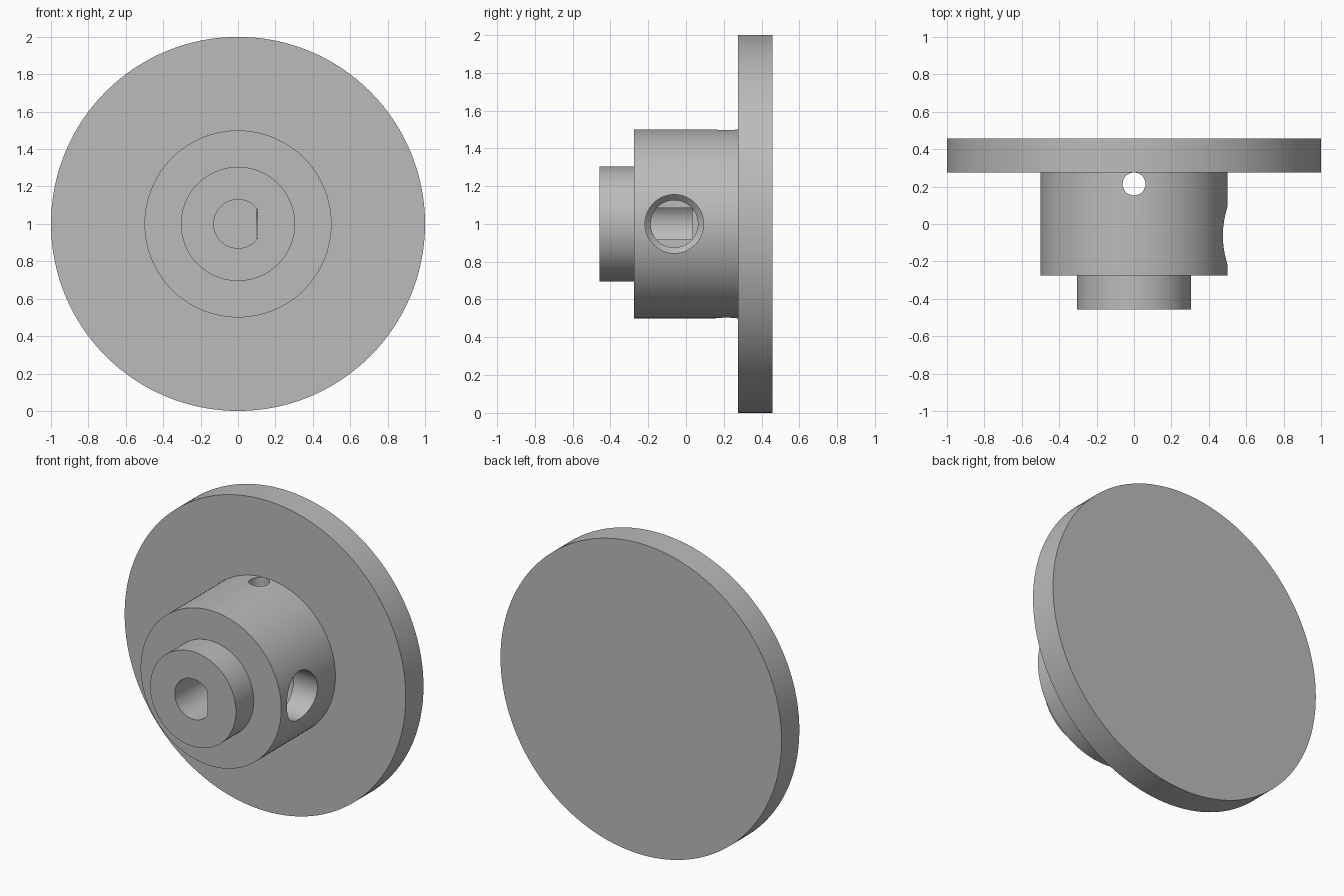
import bpy, bmesh, math
from mathutils import Matrix, Vector

cube = bpy.data.objects.get("Cube")
if cube:
    bpy.data.objects.remove(cube, do_unlink=True)

grey = bpy.data.materials.new("plain_grey")
grey.use_nodes = True
COLOUR = (0.5, 0.5, 0.5, 1)
grey.diffuse_color = COLOUR
grey.node_tree.nodes["Principled BSDF"].inputs["Base Color"].default_value = COLOUR


def finish(name, bm):
    bmesh.ops.remove_doubles(bm, verts=bm.verts, dist=1e-5)
    bmesh.ops.recalc_face_normals(bm, faces=bm.faces)
    mesh = bpy.data.meshes.new(name)
    bm.to_mesh(mesh)
    bm.free()
    mesh.materials.append(grey)
    obj = bpy.data.objects.new(name, mesh)
    bpy.context.collection.objects.link(obj)
    return obj


def turned(name, profile, axis, centre, segments):
    """Solid of revolution from (radius, distance along axis) points."""
    bm = bmesh.new()
    turn = Vector((0, 0, 1)).rotation_difference(Vector(axis)).to_matrix().to_4x4()
    place = Matrix.Translation(centre) @ turn
    rings = []
    for r, h in profile:
        rings.append([bm.verts.new(place @ Vector((
            r * math.cos(math.tau * i / segments),
            r * math.sin(math.tau * i / segments), h))) for i in range(segments)])
    for low, high in zip(rings, rings[1:]):
        for i in range(segments):
            j = (i + 1) % segments
            bm.faces.new((low[i], low[j], high[j], high[i]))
    bm.faces.new(rings[0])
    bm.faces.new(rings[-1])
    return finish(name, bm)


def d_prism(name, radius, flat, y0, y1, steps=56):
    """Round bar along y with a flat on its +x side."""
    bm = bmesh.new()
    a = math.acos(flat / radius)
    angles = [a + (math.tau - 2 * a) * i / steps for i in range(steps + 1)]
    face = bm.faces.new([bm.verts.new((radius * math.cos(t), y0, 1 + radius * math.sin(t)))
                         for t in angles])
    grown = bmesh.ops.extrude_face_region(bm, geom=[face])
    verts = [v for v in grown["geom"] if isinstance(v, bmesh.types.BMVert)]
    bmesh.ops.translate(bm, verts=verts, vec=(0, y1 - y0, 0))
    return finish(name, bm)


# Disc, hub and front boss turned as one piece
wheel = turned("flanged_hub",
               [(0.305, -0.457), (0.305, -0.275), (0.5, -0.275),
                (0.5, 0.276), (1, 0.276), (1, 0.457)],
               (0, 1, 0), (0, 0, 1), 128)

cutters = [
    # D-shaped shaft bore
    d_prism("shaft_bore", 0.13, 0.103, -0.6, 0.035),
    # Stepped side hole for the screw
    turned("side_screw_hole",
           [(0.125, 0.1), (0.125, 0.3), (0.155, 0.33), (0.155, 0.7)],
           (1, 0, 0), (0, -0.062, 1), 64),
    # Pin hole right through the hub
    turned("cross_pin_hole", [(0.061, -0.7), (0.061, 0.7)],
           (0, 0, 1), (0, 0.214, 1), 48),
]
for cutter in cutters:
    cutter.hide_render = True
    cutter.hide_set(True)
    cut = wheel.modifiers.new(cutter.name, 'BOOLEAN')
    cut.operation = 'DIFFERENCE'
    cut.solver = 'EXACT'
    cut.object = cutter

# Bake the cuts, then drop the cutters
bpy.context.view_layer.update()
graph = bpy.context.evaluated_depsgraph_get()
baked = bpy.data.meshes.new_from_object(wheel.evaluated_get(graph))
wheel.modifiers.clear()
wheel.data = baked
for cutter in cutters:
    bpy.data.objects.remove(cutter, do_unlink=True)

bpy.ops.object.select_all(action='DESELECT')
wheel.select_set(True)
bpy.context.view_layer.objects.active = wheel
bpy.ops.object.shade_smooth_by_angle(angle=math.radians(30))
